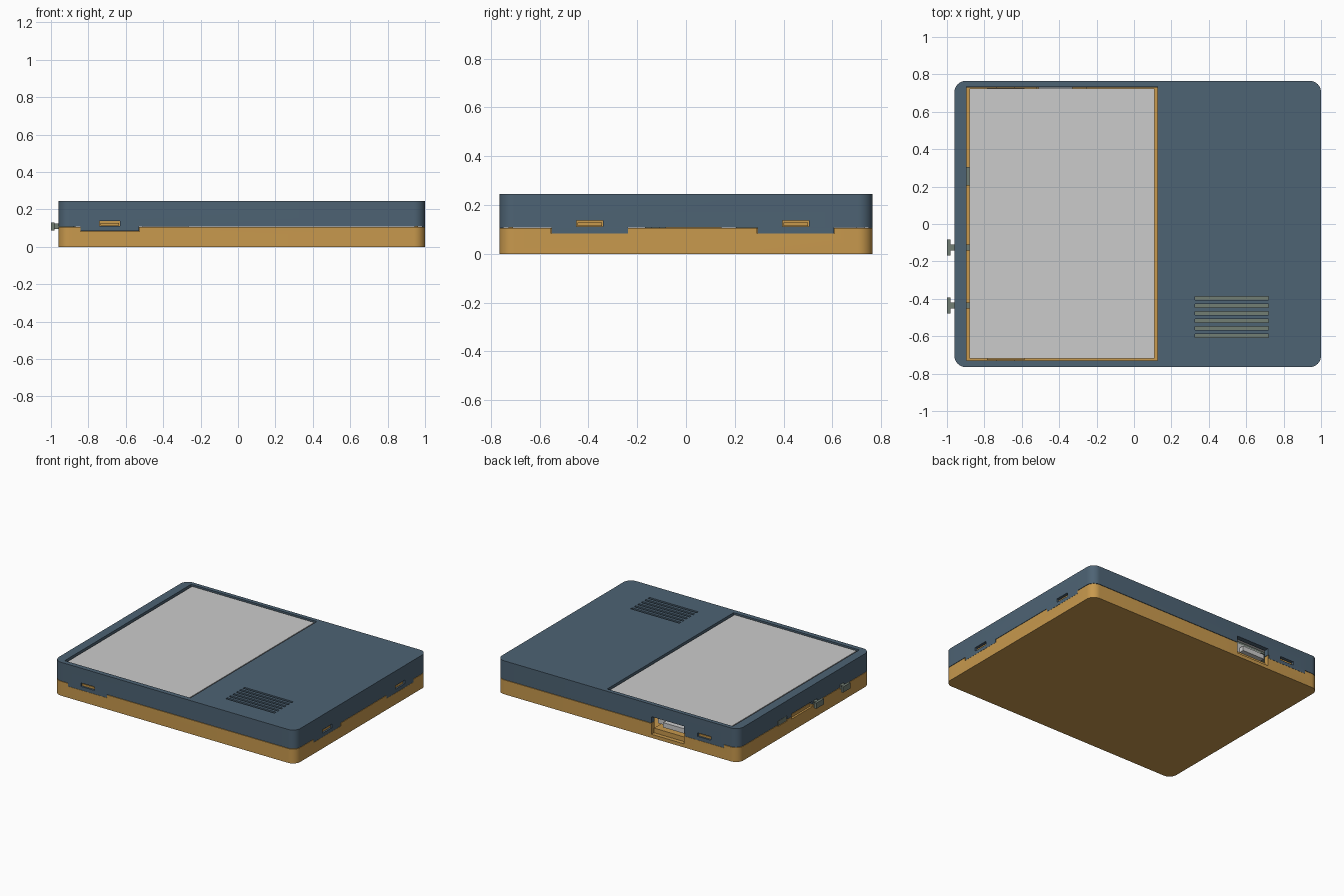
import bpy, bmesh, math

if "Cube" in bpy.data.objects:
    bpy.data.objects.remove(bpy.data.objects["Cube"])

X0, X1, Y = -0.96, 1.0, 0.765
CX = (X0 + X1) / 2


def material(name, rgb):
    m = bpy.data.materials.new(name)
    m.diffuse_color = (*rgb, 1)
    m.use_nodes = True
    m.node_tree.nodes["Principled BSDF"].inputs["Base Color"].default_value = m.diffuse_color
    return m


BLUE = material("blue_plastic", (0.075, 0.125, 0.175))
ORANGE = material("orange_plastic", (0.58, 0.32, 0.075))
GREEN = material("grey_green", (0.17, 0.21, 0.175))


def finish(name, bm, mat):
    bmesh.ops.recalc_face_normals(bm, faces=bm.faces)
    me = bpy.data.meshes.new(name)
    bm.to_mesh(me)
    bm.free()
    ob = bpy.data.objects.new(name, me)
    bpy.context.collection.objects.link(ob)
    if mat:
        me.materials.append(mat)
    return ob


def box(name, x0, x1, y0, y1, z0, z1, mat=None):
    bm = bmesh.new()
    bmesh.ops.create_cube(bm, size=1)
    for v in bm.verts:
        v.co = ((x0 + x1) / 2 + v.co.x * (x1 - x0),
                (y0 + y1) / 2 + v.co.y * (y1 - y0),
                (z0 + z1) / 2 + v.co.z * (z1 - z0))
    return finish(name, bm, mat)


def slab(name, inset, r, z0, z1, mat=None, n=10):
    """Rounded rectangle of the case outline, extruded upwards."""
    bm = bmesh.new()
    hx, hy = (X1 - X0) / 2 - inset - r, Y - inset - r
    vs = []
    for q, (sx, sy) in enumerate([(1, 1), (-1, 1), (-1, -1), (1, -1)]):
        for i in range(n + 1):
            a = (q + i / n) * math.pi / 2
            vs.append(bm.verts.new((CX + sx * hx + r * math.cos(a),
                                    sy * hy + r * math.sin(a), z0)))
    f = bm.faces.new(vs)
    top = bmesh.ops.extrude_face_region(bm, geom=[f])["geom"]
    for v in top:
        if isinstance(v, bmesh.types.BMVert):
            v.co.z = z1
    return finish(name, bm, mat)


def cut(ob, cutter):
    m = ob.modifiers.new("cut", 'BOOLEAN')
    m.operation, m.solver, m.object = 'DIFFERENCE', 'EXACT', cutter
    bpy.context.view_layer.objects.active = ob
    bpy.ops.object.modifier_apply(modifier=m.name)
    bpy.data.objects.remove(cutter)


def smooth(ob):
    bpy.ops.object.select_all(action='DESELECT')
    ob.select_set(True)
    bpy.context.view_layer.objects.active = ob
    bpy.ops.object.shade_smooth_by_angle(angle=math.radians(30))


# Hollow upper and lower shells
bottom = slab("bottom_shell", 0, 0.06, 0, 0.105, ORANGE)
cut(bottom, slab("cutter", 0.035, 0.03, 0.025, 0.2))
top = slab("top_shell", 0, 0.06, 0.108, 0.245, BLUE)
cut(top, slab("cutter", 0.035, 0.03, 0.0, 0.215))

# Screen window and speaker vents
cut(top, box("cutter", -0.895, 0.125, -0.73, 0.735, 0.16, 0.3))
for i in range(6):
    y = -0.397 - 0.04 * i
    cut(top, box("cutter", 0.325, 0.72, y - 0.009, y + 0.009, 0.17, 0.3))


# Clips: side, centre along that side -> box in the side's own directions
def on_side(side, name, c, w, d0, d1, z0, z1, mat=None):
    """d0..d1 is depth measured inwards from the outer face."""
    if side in "FB":
        s = -1 if side == "F" else 1
        a, b = sorted((s * (Y - d0), s * (Y - d1)))
        return box(name, c - w / 2, c + w / 2, a, b, z0, z1, mat)
    a, b = (X0 + d0, X0 + d1) if side == "L" else (X1 - d1, X1 - d0)
    return box(name, a, b, c - w / 2, c + w / 2, z0, z1, mat)


clips = [("F", -0.685), ("B", -0.685), ("R", -0.395), ("R", 0.45)]
for i, (side, c) in enumerate(clips):
    # the rear clip's flap stops at the connector opening
    cut(bottom, on_side(side, "cutter", c, 0.316, -0.02, 0.018, 0.083, 0.2))
    on_side(side, f"clip_flap_{i}", c, 0.314, 0, 0.017, 0.084, 0.109, BLUE)
    cut(top, on_side(side, "cutter", c, 0.11, -0.02, 0.06, 0.111, 0.137))
    on_side(side, f"clip_tongue_{i}", c, 0.20, 0.037, 0.055, 0.02, 0.16, ORANGE)
    on_side(side, f"clip_lug_{i}", c, 0.10, 0.010, 0.04, 0.113, 0.128, ORANGE)

# Left side openings: small socket, card slot and two button holes
for c, w, z0, z1 in [(0.255, 0.11, 0.095, 0.135), (0.03, 0.24, 0.09, 0.128),
                     (-0.125, 0.04, 0.09, 0.128), (-0.435, 0.04, 0.09, 0.128)]:
    for shell in (bottom, top):
        cut(shell, on_side("L", "cutter", c, w, -0.02, 0.05, z0, z1))
on_side("L", "left_socket", 0.255, 0.10, 0.002, 0.09, 0.098, 0.132, GREEN)
on_side("L", "card_tray", 0.03, 0.23, 0.015, 0.06, 0.06, 0.112, ORANGE)

# Rear connector opening
for shell in (bottom, top):
    cut(shell, box("cutter", -0.52, -0.255, 0.70, 0.8, 0.026, 0.155))
box("connector_ledge", -0.52, -0.255, 0.62, 0.735, 0.02, 0.06, ORANGE)
box("rear_connector_wide", -0.51, -0.265, 0.55, 0.70, 0.085, 0.15)
box("rear_connector_step", -0.51, -0.33, 0.55, 0.735, 0.085, 0.12)

# Push buttons with a stem and a flat head
for name, y in [("upper_button", -0.125), ("lower_button", -0.435)]:
    box(name + "_stem", -0.985, -0.88, y - 0.016, y + 0.016, 0.094, 0.124, GREEN)
    box(name + "_head", -1.0, -0.982, y - 0.043, y + 0.043, 0.088, 0.13, GREEN)

# Screen with its circuit board, and the speaker under the vents
box("screen", -0.88, 0.11, -0.72, 0.725, 0.205, 0.238)
box("screen_board", -0.86, 0.09, -0.70, 0.70, 0.15, 0.165, GREEN)
box("speaker", 0.29, 0.76, -0.63, -0.36, 0.12, 0.20, GREEN)

smooth(bottom)
smooth(top)
